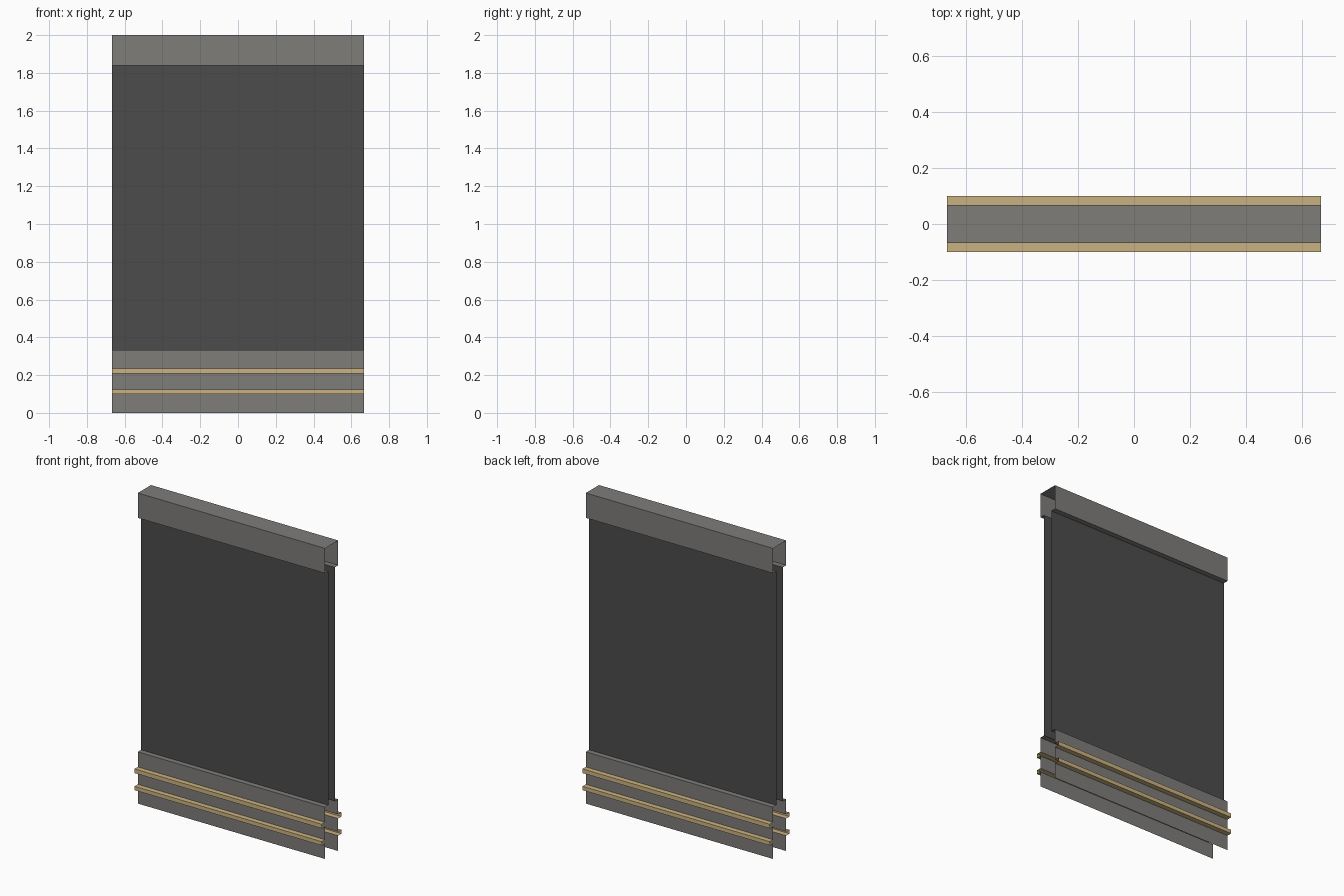
import bpy

if "Cube" in bpy.data.objects:
    bpy.data.objects.remove(bpy.data.objects["Cube"])

HALF_X = 0.667
OUTER, INNER, RAIL = -0.067, -0.033, -0.1


def material(name, rgb):
    m = bpy.data.materials.new(name)
    m.diffuse_color = (*rgb, 1)
    m.use_nodes = True
    m.node_tree.nodes["Principled BSDF"].inputs["Base Color"].default_value = m.diffuse_color
    return m


grey = material("grey_metal", (0.21, 0.205, 0.195))
dark = material("dark_panel", (0.075, 0.072, 0.073))
tan = material("tan_trim", (0.60, 0.45, 0.22))


def strip(name, profiles, mat):
    """Sweep open (y, z) profiles along x, then mirror to the back side."""
    verts, faces = [], []
    for profile in profiles:
        start = len(verts)
        for y, z in profile:
            verts += [(-HALF_X, y, z), (HALF_X, y, z)]
        for i in range(len(profile) - 1):
            a = start + 2 * i
            faces.append((a, a + 1, a + 3, a + 2))
    mesh = bpy.data.meshes.new(name)
    mesh.from_pydata(verts, [], faces)
    mesh.materials.append(mat)
    obj = bpy.data.objects.new(name, mesh)
    bpy.context.collection.objects.link(obj)
    mod = obj.modifiers.new("mirror_to_back", 'MIRROR')
    mod.use_axis = (False, True, False)
    mod.use_clip = True
    return obj


# Hollow wall section: open ends and open underside
rails = [(0.099, 0.124), (0.209, 0.236)]

# Base skirting, broken by the two hollow rails, with a ledge on top
strip("base_skirting", [
    [(OUTER, 0), (OUTER, rails[0][0])],
    [(OUTER, rails[0][1]), (OUTER, rails[1][0])],
    [(OUTER, rails[1][1]), (OUTER, 0.333), (INNER, 0.333)],
], grey)

# Projecting rails
strip("trim_rails", [
    [(OUTER, lo), (RAIL, lo), (RAIL, hi), (OUTER, hi)] for lo, hi in rails
], tan)

# Recessed main panel
strip("wall_panel", [[(INNER, 0.333), (INNER, 1.84)]], dark)

# Top cap with underside ledge
strip("top_cap", [[(INNER, 1.84), (OUTER, 1.84), (OUTER, 2.0), (0, 2.0)]], grey)
